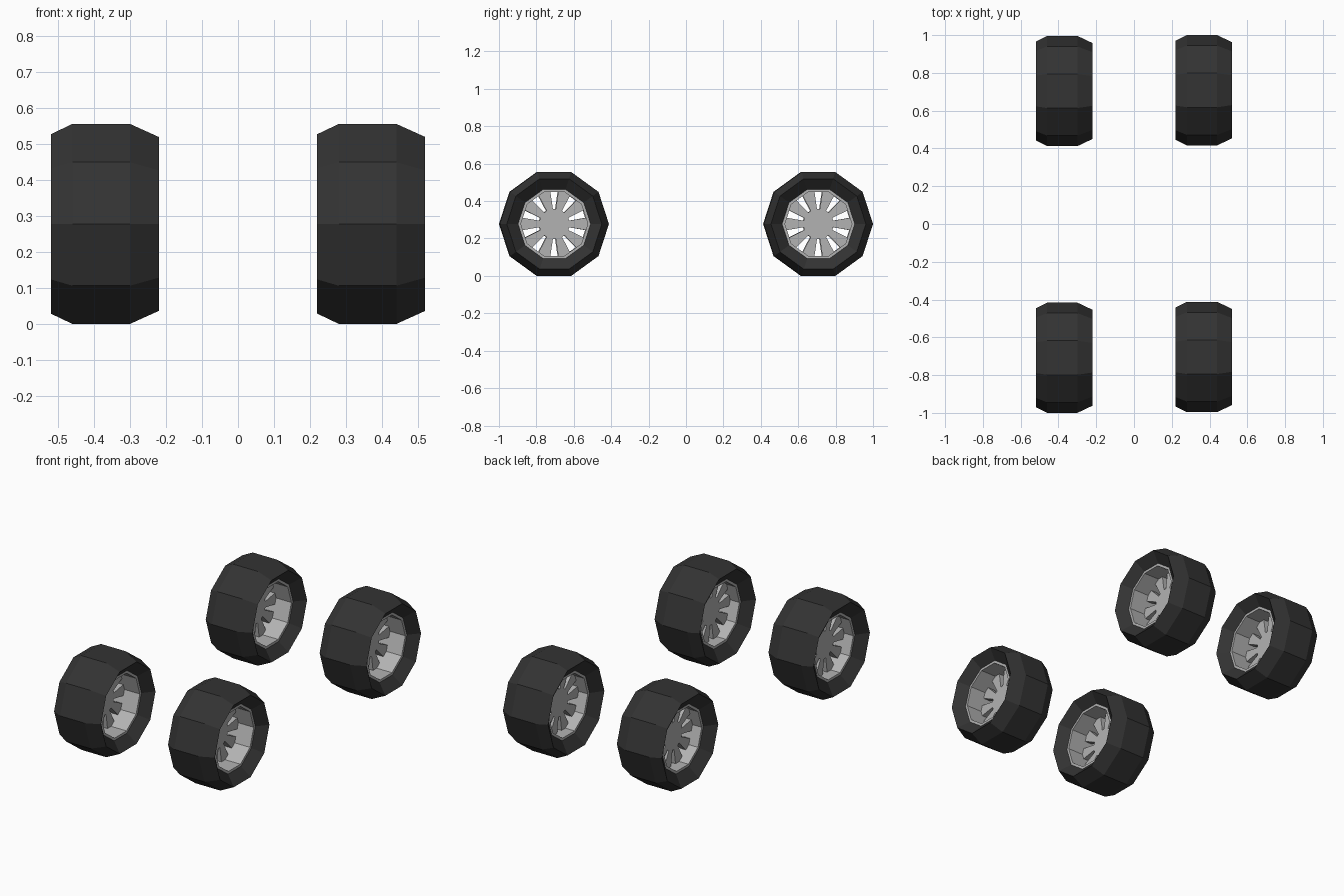
import bpy, bmesh, math

if "Cube" in bpy.data.objects:
    bpy.data.objects.remove(bpy.data.objects["Cube"])

SIDES = 10          # every wheel is a decagon with a flat bottom edge
RADIUS = 0.292
AXLE_Z = RADIUS * math.cos(math.pi / SIDES)


def material(name, rgb):
    m = bpy.data.materials.new(name)
    m.diffuse_color = (*rgb, 1)
    m.use_nodes = True
    m.node_tree.nodes["Principled BSDF"].inputs["Base Color"].default_value = m.diffuse_color
    return m


RUBBER = material("black rubber", (0.033, 0.033, 0.033))
METAL = material("grey metal", (0.45, 0.45, 0.45))


def make_mesh(name, bm, mat):
    mesh = bpy.data.meshes.new(name)
    bm.to_mesh(mesh)
    bm.free()
    mesh.materials.append(mat)
    return mesh


def lathe(name, profile, mat):
    """Spin (x, radius) points, listed from -x to +x outside, about the x axis."""
    bm = bmesh.new()
    rings = []
    for x, r in profile:
        angles = [2 * math.pi * k / SIDES for k in range(SIDES)]
        rings.append([bm.verts.new((x, r * math.cos(a), r * math.sin(a))) for a in angles])
    for a, b in zip(rings, rings[1:]):
        for k in range(SIDES):
            n = (k + 1) % SIDES
            bm.faces.new((a[k], b[k], b[n], a[n]))
    return make_mesh(name, bm, mat)


def prism(name, outline, x0, x1, mat):
    """Extrude a (radius, degrees) outline along x."""
    bm = bmesh.new()
    pts = [(r * math.cos(math.radians(a)), r * math.sin(math.radians(a))) for r, a in outline]
    face = bm.faces.new([bm.verts.new((x0, y, z)) for y, z in pts])
    out = bmesh.ops.extrude_face_region(bm, geom=[face])["geom"]
    bmesh.ops.translate(bm, vec=(x1 - x0, 0, 0),
                        verts=[v for v in out if isinstance(v, bmesh.types.BMVert)])
    bmesh.ops.recalc_face_normals(bm, faces=bm.faces)
    return make_mesh(name, bm, mat)


# Tyre: tread with unequal shoulders and sidewalls dished in to the rim
tyre = lathe("tyre", [(-0.10, 0.194), (-0.15, 0.262), (-0.09, RADIUS),
                      (0.07, RADIUS), (0.15, 0.254), (0.10, 0.194)], RUBBER)

# Rim: thin lips and a straight barrel
rim = lathe("rim", [(0.10, 0.194), (0.10, 0.179), (-0.10, 0.179), (-0.10, 0.194)], METAL)

# Spokes: a disc with ten wedge slots cut in from the edge
star = []
for k in range(SIDES):
    a = 36 * k
    star += [(0.173, a - 11), (0.179, a), (0.173, a + 11), (0.081, a + 12.5), (0.081, a + 23.5)]
spokes = prism("spokes", star, -0.04, 0.0, METAL)

# Four identical wheels
for side, x, shift in (("left", -0.37, -0.002), ("right", 0.37, 0.002)):
    for end, y in (("front", -0.706), ("back", 0.706)):
        for mesh in (tyre, rim, spokes):
            ob = bpy.data.objects.new(f"{end}_{side}_{mesh.name}", mesh)
            ob.location = (x, y + shift, AXLE_Z)
            bpy.context.collection.objects.link(ob)
